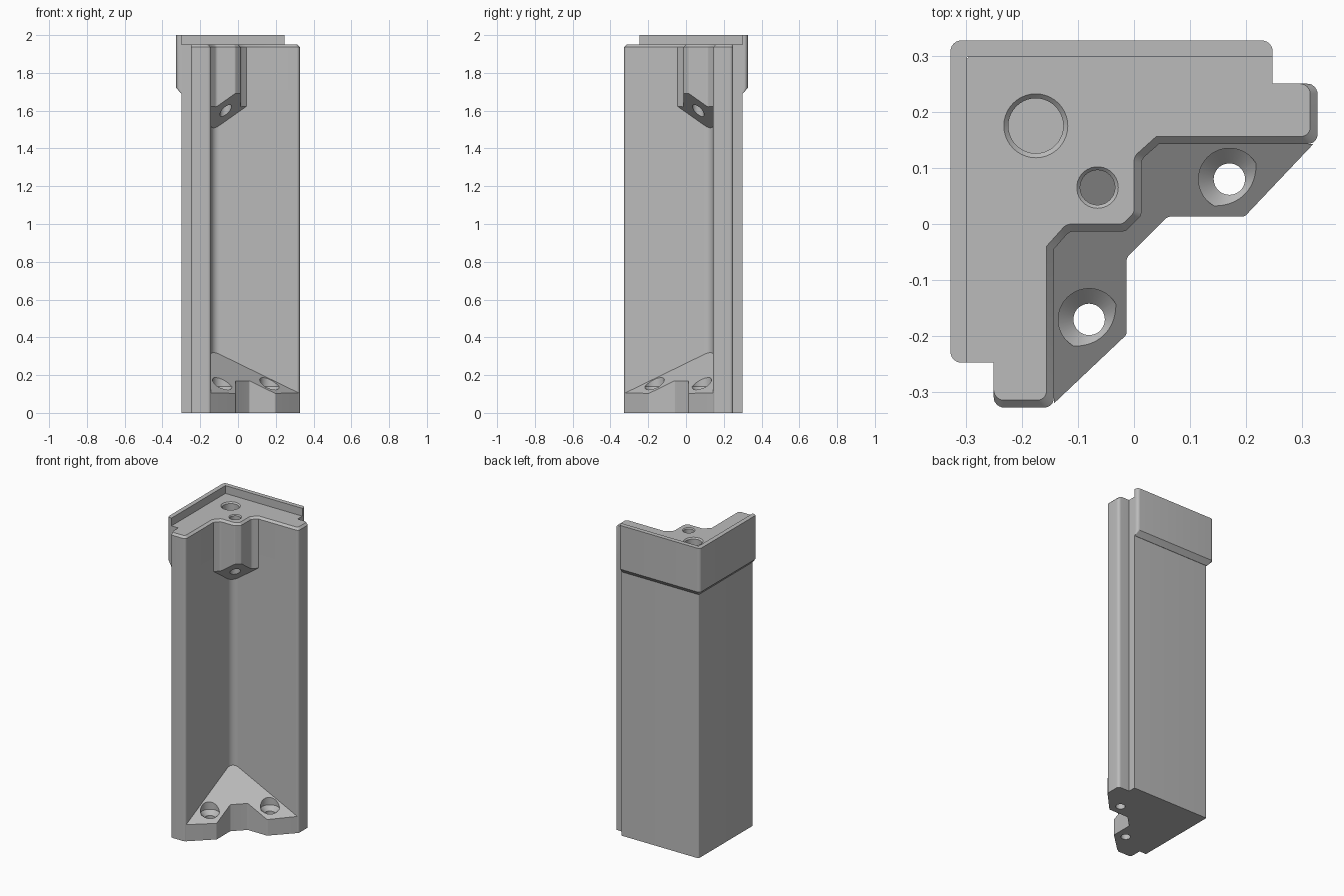
import bpy, bmesh, math
from mathutils import Vector

cube = bpy.data.objects.get("Cube")
if cube:
    bpy.data.objects.remove(cube, do_unlink=True)

grey = bpy.data.materials.new("plain grey")
grey.use_nodes = True
COLOUR = (0.5, 0.5, 0.5, 1)
grey.diffuse_color = COLOUR
grey.node_tree.nodes["Principled BSDF"].inputs["Base Color"].default_value = COLOUR

OUT, WALL, END = 0.298, 0.143, 0.327   # outer face, inner wall, arm end
SPLIT = 1.71                           # height where the head begins


def mirror(half):
    """Reflect a half outline across the diagonal, keeping the winding."""
    return [(-y, -x, r) for x, y, r in reversed(half)]


def rounded(corners, steps=6):
    """Turn (x, y, radius) corners into a filleted outline."""
    path = []
    for i, (x, y, r) in enumerate(corners):
        p = Vector((x, y))
        if r == 0:
            path.append(p)
            continue
        u = (Vector(corners[i - 1][:2]) - p).normalized()
        v = (Vector(corners[(i + 1) % len(corners)][:2]) - p).normalized()
        half = u.angle(v) / 2
        centre = p + (u + v).normalized() * r / math.sin(half)
        a = p + u * r / math.tan(half) - centre
        b = p + v * r / math.tan(half) - centre
        path += [centre + a.lerp(b, k / steps).normalized() * r for k in range(steps + 1)]
    return path


def finish(name, bm):
    bmesh.ops.recalc_face_normals(bm, faces=bm.faces)
    mesh = bpy.data.meshes.new(name)
    bm.to_mesh(mesh)
    bm.free()
    mesh.materials.append(grey)
    obj = bpy.data.objects.new(name, mesh)
    bpy.context.collection.objects.link(obj)
    return obj


def skin(name, rings):
    """Bridge matching rings of points and cap both ends."""
    bm = bmesh.new()
    rings = [[bm.verts.new(p) for p in ring] for ring in rings]
    for low, high in zip(rings, rings[1:]):
        for i in range(len(low)):
            bm.faces.new((low[i - 1], low[i], high[i], high[i - 1]))
    bm.faces.new(rings[0])
    bm.faces.new(rings[-1])
    return finish(name, bm)


def loft(name, *sections):
    """Each section is (corners, height); a height may be a slope function."""
    return skin(name, [[(p.x, p.y, z(p) if callable(z) else z) for p in rounded(c)]
                       for c, z in sections])


def drill(obj, x, y, profile, sides=40):
    """Cut a turned hole with the given (radius, height) profile."""
    turns = [2 * math.pi * k / sides for k in range(sides)]
    cutter = skin("hole_cutter", [[(x + r * math.cos(t), y + r * math.sin(t), z)
                                   for t in turns] for r, z in profile])
    cutter.hide_render = True
    mod = obj.modifiers.new("hole", 'BOOLEAN')
    mod.operation, mod.solver, mod.object = 'DIFFERENCE', 'EXACT', cutter
    bpy.context.view_layer.objects.active = obj
    bpy.ops.object.modifier_apply(modifier=mod.name)
    bpy.data.objects.remove(cutter, do_unlink=True)


def shell(inner, c=0.0):
    """Angle-shaped outline with stepped arm ends; c insets the inner edge."""
    arm = [(END - c, WALL + c, 0.016), (END - c, 0.25, 0.018), (0.247, 0.25, 0), (0.247, OUT, 0)]
    return arm + [(-OUT, OUT, 0.006)] + mirror(arm) + inner


def boss(c=0.0):
    """Outline of the screw boss filling the inner corner."""
    d = c * 0.41
    half = [(0.013 - c, 0.015 + d, 0.012), (0.013 - c, 0.115 + d, 0.02), (0.045 - d, WALL + c, 0)]
    return mirror(half) + half


def collar(o):
    """Outline of the outer band, out to distance o."""
    r = (o - OUT) * 0.65
    half = [(0.247, OUT, 0), (0.247, o, r)]
    return half + [(-o, o, r)] + mirror(half) + [(-OUT, OUT, 0)]


def boss_slope(p):
    return 1.49 + (p.x - p.y + 2 * WALL) / math.sqrt(2)


def foot_slope(p):
    return 0.31 - 0.488 * (p.x - p.y + 0.24)


corner = [(-WALL, WALL, 0.045)]

# Main column and the head above it with a chamfered inner rim
column = loft("column", (shell(corner), 0), (shell(corner), SPLIT))
head = loft("head", (shell(boss()), SPLIT), (shell(boss()), 1.937), (shell(boss(0.013), 0.013), 1.95))

# Sloping underside of the boss
boss_tail = loft("boss_tail", (boss() + corner, boss_slope), (boss() + corner, SPLIT))

# Outer band with tapered lower edge and raised lip
band = loft("collar", (collar(0.3), 1.69), (collar(END), 1.72), (collar(END), 2.0))

# Sloping foot in the inner corner
front = [(0.06, 0.013, 0.012), (0.197, 0.013, 0.012), (0.32, WALL, 0)]
foot_outline = mirror(front) + front + corner
foot = loft("foot", (foot_outline, 0), (foot_outline, foot_slope))

# Blind socket, boss bore and countersunk foot holes
drill(head, -0.175, 0.175, [(0.049, 1.85), (0.049, 1.942), (0.062, 1.955)])
bore = [(0.031, 1.4), (0.031, 1.944), (0.042, 1.955)]
drill(head, -0.065, 0.065, bore)
drill(boss_tail, -0.065, 0.065, [(0.031, 1.4), (0.031, 1.8)])
for x, y in ((0.17, 0.08), (-0.08, -0.17)):
    drill(foot, x, y, [(0.028, -0.05), (0.028, 0.112), (0.055, 0.139), (0.055, 0.4)])

# Smooth shading with sharp edges kept
for obj in (column, head, boss_tail, band, foot):
    bpy.ops.object.select_all(action='DESELECT')
    obj.select_set(True)
    bpy.context.view_layer.objects.active = obj
    bpy.ops.object.shade_smooth_by_angle(angle=math.radians(30))
